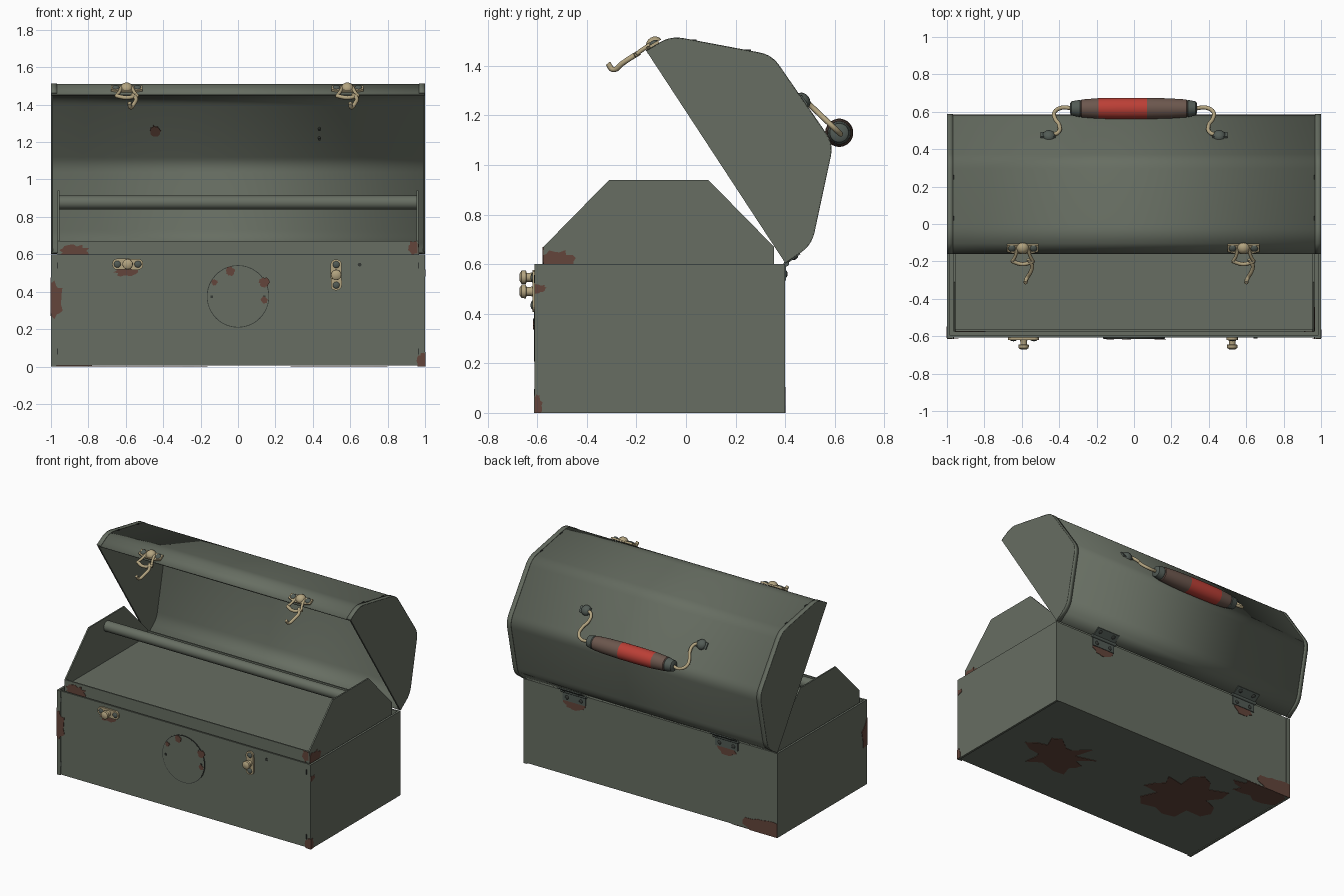
import bpy, bmesh, math, random
from mathutils import Vector as V

cube = bpy.data.objects.get("Cube")
if cube:
    bpy.data.objects.remove(cube, do_unlink=True)
random.seed(4)


def material(name, r, g, b):
    m = bpy.data.materials.new(name)
    m.use_nodes = True
    m.diffuse_color = (r, g, b, 1)
    m.node_tree.nodes["Principled BSDF"].inputs["Base Color"].default_value = (r, g, b, 1)
    return m


GREEN = material("green paint", .135, .155, .122)
RUST = material("rust", .125, .06, .043)
RED = material("red grip", .5, .05, .037)
WORN = material("worn brown grip", .15, .095, .075)
BRASS = material("aged brass", .45, .37, .215)
DARK = material("dark metal", .035, .04, .035)
STEEL = material("grey green steel", .085, .105, .092)


def finish(name, bm, mats, smooth=False):
    bmesh.ops.remove_doubles(bm, verts=bm.verts, dist=1e-5)
    me = bpy.data.meshes.new(name)
    bm.to_mesh(me)
    bm.free()
    ob = bpy.data.objects.new(name, me)
    bpy.context.collection.objects.link(ob)
    for m in mats if isinstance(mats, list) else [mats]:
        me.materials.append(m)
    if smooth:
        bpy.ops.object.select_all(action='DESELECT')
        ob.select_set(True)
        bpy.context.view_layer.objects.active = ob
        bpy.ops.object.shade_smooth_by_angle(angle=math.radians(35))
    return ob


def prism(name, pts, depth, mat):
    """Extrude a planar outline along a vector."""
    bm = bmesh.new()
    f = bm.faces.new([bm.verts.new(p) for p in pts])
    new = bmesh.ops.extrude_face_region(bm, geom=[f])["geom"]
    bmesh.ops.translate(bm, vec=V(depth), verts=[g for g in new if isinstance(g, bmesh.types.BMVert)])
    bmesh.ops.recalc_face_normals(bm, faces=bm.faces)
    return finish(name, bm, mat)


def block(name, lo, hi, mat):
    (a, b, c), (d, e, f) = lo, hi
    return prism(name, [(a, b, c), (d, b, c), (d, e, c), (a, e, c)], (0, 0, f - c), mat)


def lathe(name, origin, axis, prof, mats, seg=24, rule=None):
    """Revolve (distance, radius) pairs around an axis."""
    origin, axis = V(origin), V(axis).normalized()
    u = axis.orthogonal().normalized()
    w = axis.cross(u)
    bm = bmesh.new()
    rings = []
    for d, r in prof:
        rings.append([bm.verts.new(origin + axis * d + r * (u * math.cos(k * math.tau / seg)
                      + w * math.sin(k * math.tau / seg))) for k in range(seg)])
    for i in range(len(rings) - 1):
        for k in range(seg):
            j = (k + 1) % seg
            f = bm.faces.new((rings[i][k], rings[i][j], rings[i + 1][j], rings[i + 1][k]))
            f.material_index = rule(i) if rule else 0
    bm.faces.new(rings[0][::-1])
    bm.faces.new(rings[-1])
    return finish(name, bm, mats, True)


def disc(name, origin, axis, r, h, mat, seg=16):
    return lathe(name, origin, axis, [(0, r), (h, r)], mat, seg)


def dome(name, origin, axis, r, h, mat):
    return lathe(name, origin, axis, [(h * math.sin(t * .3), r * math.cos(t * .3)) for t in range(6)], mat, 16)


def tube(name, pts, r, mat):
    cu = bpy.data.curves.new(name, 'CURVE')
    cu.dimensions, cu.bevel_depth, cu.bevel_resolution = '3D', r, 2
    cu.resolution_u, cu.use_fill_caps = 6, True
    sp = cu.splines.new('BEZIER')
    sp.bezier_points.add(len(pts) - 1)
    for bp, p in zip(sp.bezier_points, pts):
        bp.co = p
        bp.handle_left_type = bp.handle_right_type = 'AUTO'
    cu.materials.append(mat)
    ob = bpy.data.objects.new(name, cu)
    bpy.context.collection.objects.link(ob)
    bpy.ops.object.select_all(action='DESELECT')
    ob.select_set(True)
    bpy.context.view_layer.objects.active = ob
    bpy.ops.object.convert(target='MESH')


def patch(name, origin, u, v, ra, rb, amin=-9, amax=9, bmin=-9, bmax=9, wob=.3):
    """Thin irregular rust plate, clipped to limits in its own plane."""
    u, v = V(u).normalized(), V(v).normalized()
    pts = []
    for k in range(22):
        t, s = k * math.tau / 22, 1 + wob * random.uniform(-.8, .6)
        a = min(max(ra * s * math.cos(t), amin), amax)
        b = min(max(rb * s * math.sin(t), bmin), bmax)
        p = V(origin) + u * a + v * b
        if not pts or (p - pts[-1]).length > 1e-4:
            pts.append(p)
    prism(name, pts, u.cross(v) * .003, RUST)


X, Y, Z = V((1, 0, 0)), V((0, 1, 0)), V((0, 0, 1))
FRONT, BACK = -.608, .397

# Open lower box: floor and four walls
block("box_floor", (-.998, FRONT, .005), (.998, BACK, .02), GREEN)
block("box_front", (-.998, FRONT, .005), (.998, FRONT + .012, .6), GREEN)
block("box_back", (-.998, BACK - .012, .005), (.998, BACK, .6), GREEN)
for s, side in ((1, "left"), (-1, "right")):
    x0, x1 = sorted((s * .985, s))
    block(f"box_{side}_end", (x0, FRONT, 0), (x1, BACK, .6), GREEN)
    x0, x1 = sorted((s * .97, s))
    block(f"box_{side}_front_flange", (x0, FRONT - .003, 0), (x1, FRONT, .6), GREEN)
    block(f"box_{side}_back_flange", (x0, BACK, 0), (x1, BACK + .003, .6), GREEN)
    for z in (.08, .54):
        block(f"box_{side}_slot", (s * .966 - .003, FRONT - .005, z - .017),
              (s * .966 + .003, FRONT, z + .017), DARK)

# Tray with trapezoid ends and carrying rod
block("tray_floor", (-.96, -.575, .62), (.96, .355, .63), GREEN)
block("tray_front", (-.96, -.575, .3), (.96, -.565, .67), GREEN)
block("tray_back", (-.96, .345, .3), (.96, .355, .67), GREEN)
end = [(-.575, .3), (-.575, .67), (-.31, .94), (.09, .94), (.355, .67), (.355, .3)]
for s in (1, -1):
    prism("tray_end", [(s * .965, y, z) for y, z in end], (-s * .01, 0, 0), GREEN)
disc("tray_rod", (-.957, -.11, .877), X, .037, 1.914, GREEN, 24)

# Opened lid: rounded profile swept along x
corners = [V(c) for c in ((-.16, 1.46), (-.06, 1.518), (.345, 1.442), (.592, 1.085), (.505, .68), (.4, .605))]
profile = [corners[0]]
for a, b, c in zip(corners, corners[1:], corners[2:]):
    p, q = b + (a - b).normalized() * .05, b + (c - b).normalized() * .05
    for i in range(6):
        t = i / 5
        profile.append(p * (1 - t) ** 2 + b * 2 * t * (1 - t) + q * t * t)
profile.append(corners[-1])


def lid_strip(name, x0, x1, thick, offset):
    bm = bmesh.new()
    rows = [(bm.verts.new((x0, *p)), bm.verts.new((x1, *p))) for p in profile]
    for (a, b), (c, d) in zip(rows, rows[1:]):
        bm.faces.new((a, b, d, c))
    ob = finish(name, bm, GREEN, True)
    mod = ob.modifiers.new("thickness", 'SOLIDIFY')
    mod.thickness, mod.offset = thick, offset


lid_strip("lid_shell", -.998, .998, .012, -1)
for s, side in ((1, "left"), (-1, "right")):
    prism(f"lid_{side}_end", [(s, *p) for p in profile], (-s * .012, 0, 0), GREEN)
    x0, x1 = sorted((s * .968, s))
    lid_strip(f"lid_{side}_flange", x0, x1, .003, 1)
    for y, z in ((.03, 1.501), (.25, 1.46)):
        block("lid_slot", (s * .965 - .003, y - .012, z - .006), (s * .965 + .003, y + .012, z + .006), DARK)

# Handle on the lid's sloping back panel
GRIP_Y, GRIP_Z = .618, 1.13
grip = [(-.342, .026), (-.335, .038), (-.29, .046), (-.285, .043), (-.28, .048), (-.19, .055), (-.08, .057),
        (.07, .057), (.19, .054), (.28, .048), (.285, .043), (.29, .046), (.33, .038), (.337, .026)]
lathe("handle_grip", (0, GRIP_Y, GRIP_Z), X, grip, [STEEL, WORN, RED], 28,
      lambda i: 2 if 5 <= i <= 6 else 1 if 3 <= i <= 9 else 0)
slope = V((0, .58, -.82))
out = V((0, .82, .57)).normalized()
for s, side in ((1, "left"), (-1, "right")):
    wire = [(.33, .618), (.385, .622), (.425, .598), (.42, .56), (.4, .53), (.405, .49), (.45, .475)]
    tube(f"handle_{side}_wire", [(s * x, y, GRIP_Z + (GRIP_Y - y) * .95) for x, y in wire], .011, BRASS)
    dome(f"handle_{side}_mount", (s * .455, .47, 1.258), out, .036, .03, STEEL)
    prism(f"handle_{side}_tab", [V((s * .46, .47, 1.26)) + X * a + slope * b for a, b in
          ((-.04, -.02), (.04, -.02), (.04, .025), (-.04, .025))], out * .01, STEEL)

# Lid latches with curved hooks, hanging forward from the front lip
along, up = V((0, -.857, -.514)), V((0, -.514, .857))
for x0, side in ((-.595, "right"), (.585, "left")):
    def at(u, t, n=0):
        return V((x0 + u, -.125, 1.482)) + along * t + up * n
    name = f"{side}_latch"
    prism(name + "_plate", [at(*p) for p in ((-.085, -.02), (.085, -.02), (.085, .02), (.04, .035),
                                             (-.04, .035), (-.085, .02))], up * .012, BRASS)
    dome(name + "_boss", at(0, 0, .008), up, .034, .028, BRASS)
    for u in (-.058, .058):
        dome(name + "_rivet", at(u, 0, .01), up, .02, .012, STEEL)
        tube(name + "_arm", [at(u * .5, 0, .012), at(u * .7, .05, .012), at(u, .085, .008)], .009, BRASS)
    tube(name + "_bar", [at(-.06, .08, .008), at(0, .1, .008), at(.06, .08, .008)], .011, BRASS)
    tube(name + "_hook", [at(.03, .07, .008), at(.05, .11, .008), at(.042, .15, .006), at(.02, .195, .004),
                          at(.015, .2, .035)], .011, BRASS)

# Front catches: rounded plate, rivets and a stud
for x, z, d, side in ((-.59, .547, X, "right"), (.525, .49, Z, "left")):
    c, e = V((x, FRONT, z)), (Z if d == X else X)
    name = f"{side}_catch"
    capsule = []
    for k in range(20):
        t = k * math.tau / 19.999
        capsule.append(c + d * (.055 * (1 if math.cos(t) > 0 else -1) + .028 * math.cos(t)) + e * .03 * math.sin(t))
    prism(name + "_plate", capsule, (0, -.012, 0), BRASS)
    for o in (-.055, .055):
        dome(name + "_rivet", c + d * o - Y * .01, -Y, .019, .009, STEEL)
    lathe(name + "_stud", c, -Y, [(0, .024), (.02, .018), (.035, .018), (.038, .028), (.055, .027), (.063, .015)], BRASS)

# Round front badge with dark rim, and small holes
lathe("front_badge", (0, FRONT, .375), -Y, [(0, .167), (.005, .167), (.005, .163), (.006, .163)], [GREEN, DARK], 48,
      lambda i: 1)
for x in (-.14, .14):
    block("badge_slot", (x - .006, FRONT - .009, .367), (x + .006, FRONT, .381), DARK)
disc("front_hole", (.65, FRONT, .545), -Y, .01, .003, DARK)
for z in (1.225, 1.275):
    disc("lid_inner_rivet", (.435, .48 - (z - 1.23) * .69, z), -out, .007, .02, DARK)

# Hinges along the back edge
fold = V((0, .105, .075)).normalized()
down = V((0, .075, -.105)).normalized()
for x in (-.6, .6):
    disc("hinge_pin", (x - .1, .405, .602), X, .011, .2, STEEL)
    block("hinge_lower_leaf", (x - .09, BACK, .535), (x + .09, BACK + .007, .6), STEEL)
    prism("hinge_upper_leaf", [V((x, .4, .605)) + X * a + fold * b for a, b in
          ((-.09, 0), (.09, 0), (.09, .07), (-.09, .07))], down * .007, STEEL)
    for o in (-.055, .055):
        dome("hinge_lower_rivet", (x + o, BACK + .006, .56), Y, .014, .007, DARK)
        dome("hinge_upper_rivet", V((x + o, .4, .605)) + fold * .045 + down * .006, down, .014, .007, DARK)
    patch("rust_under_hinge", (x, BACK, .52), -X, Z, .08, .035)

# Rust stains: front, ends, tray, badge, back and underside
F = FRONT - .003
patch("rust_front_edge", (-.99, F, .36), X, Z, .055, .1, amin=-.01)
patch("rust_front_corner", (.99, F, .03), X, Z, .03, .05, amax=.01, bmin=-.03)
patch("rust_right_end", (-1, -.6, .36), -Y, Z, .05, .1, amax=.01)
patch("rust_left_end", (1, -.6, .5), Y, Z, .04, .018, amin=-.01)
patch("rust_left_end_corner", (1, -.6, .03), Y, Z, .02, .04, amin=-.01, bmin=-.03)
patch("rust_catch", (-.6, FRONT, .515), X, Z, .06, .035)
patch("rust_tray_front_right", (-.87, -.575, .61), X, Z, .08, .04)
patch("rust_tray_front_left", (.94, -.575, .635), X, Z, .03, .04, amax=.02, bmax=.034)
patch("rust_tray_end", (.965, -.52, .61), Y, Z, .07, .045, amin=-.054)
for x, z, r in ((-.04, .51, .024), (-.125, .45, .017), (.14, .45, .026), (.14, .355, .018)):
    patch("rust_badge", (x, FRONT - .006, z), X, Z, r, r)
patch("rust_back_corner", (-.9, BACK + .002, .03), -X, Z, .16, .08, amax=.1, bmin=-.03)
patch("rust_lid_inner", (-.44, .452, 1.26), X, -slope, .028, .035)
for x, y, a, b in ((.52, -.16, .23, .17), (-.44, -.02, .26, .22), (-.8, .34, .19, .1)):
    patch("rust_underside", (x, y, .004), X, -Y, a, b, bmin=y - BACK, amin=-1 - x, wob=.55)
